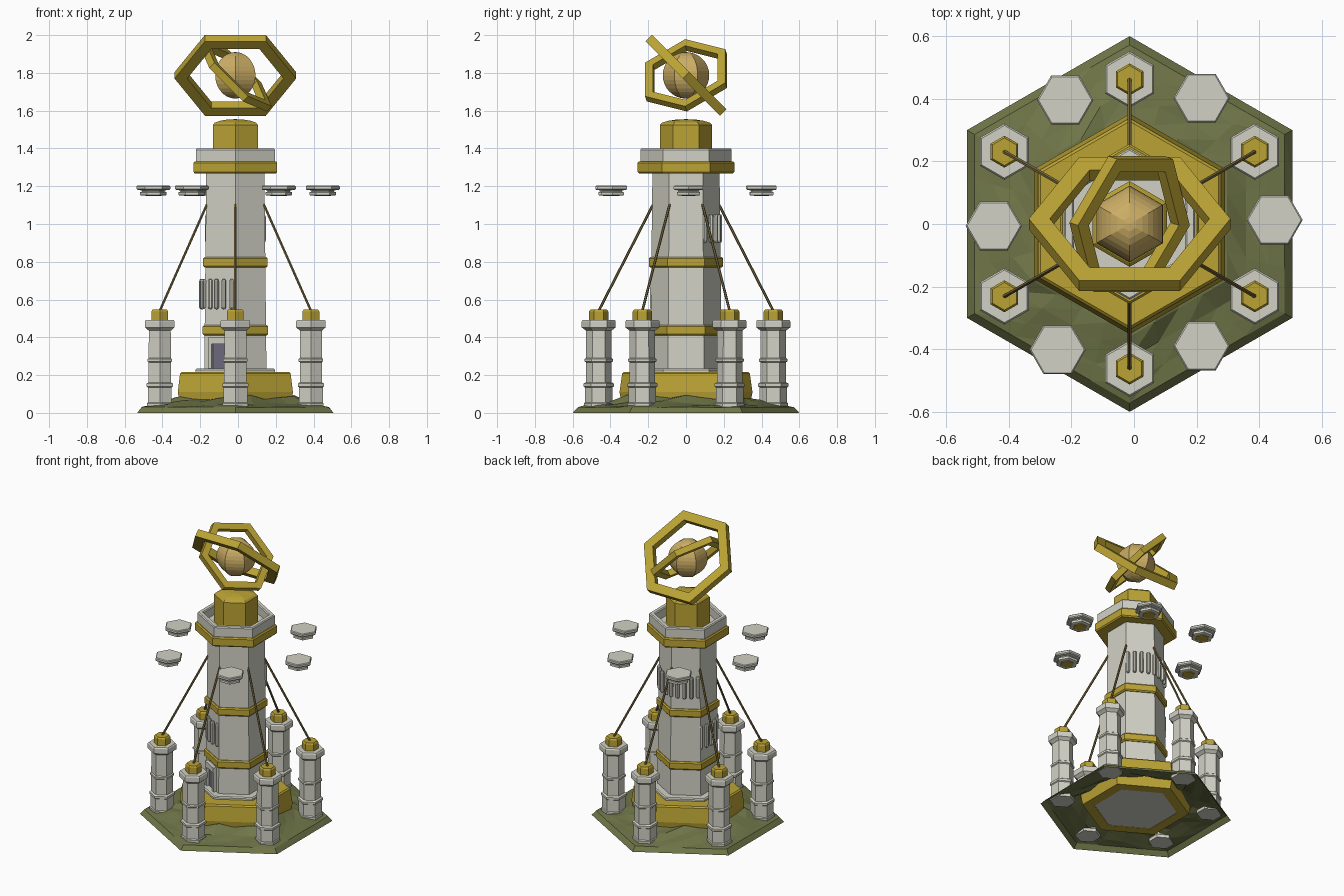
import bpy, bmesh, math, random
from mathutils import Vector, Matrix

if "Cube" in bpy.data.objects:
    bpy.data.objects.remove(bpy.data.objects["Cube"])

CX = -0.014            # tower axis
random.seed(4)


def mat(name, col):
    m = bpy.data.materials.new(name)
    m.diffuse_color = (*col, 1)
    m.use_nodes = True
    m.node_tree.nodes["Principled BSDF"].inputs["Base Color"].default_value = m.diffuse_color
    return m


STONE = mat("pale stone", (0.64, 0.64, 0.56))
GOLD = mat("gold", (0.50, 0.37, 0.035))
ORB = mat("soft gold", (0.60, 0.42, 0.13))
GRASS = mat("moss green", (0.16, 0.18, 0.065))
DOOR = mat("dusky violet", (0.16, 0.15, 0.22))
CABLE = mat("bronze", (0.20, 0.15, 0.05))


def finish(name, bm, material, matrix=None):
    bmesh.ops.recalc_face_normals(bm, faces=bm.faces)
    if matrix:
        bm.transform(matrix)
    me = bpy.data.meshes.new(name)
    bm.to_mesh(me)
    bm.free()
    me.materials.append(material)
    ob = bpy.data.objects.new(name, me)
    bpy.context.collection.objects.link(ob)
    return ob


def lathe(name, profile, material, at=(0, 0), n=6, rot=30, ring=False, matrix=None):
    """Turn an (r, z) profile round z; ring=True joins last point to first."""
    bm = bmesh.new()
    rows = []
    for r, z in profile:
        if r < 1e-5:
            rows.append([bm.verts.new((0, 0, z))] * n)
        else:
            rows.append([bm.verts.new((r * math.cos(math.radians(rot) + math.tau * i / n),
                                       r * math.sin(math.radians(rot) + math.tau * i / n), z))
                         for i in range(n)])
    pairs = list(zip(rows, rows[1:]))
    if ring:
        pairs.append((rows[-1], rows[0]))
    for a, b in pairs:
        for i in range(n):
            j = (i + 1) % n
            vs = list(dict.fromkeys((a[i], a[j], b[j], b[i])))
            bm.faces.new(vs)
    if not ring:
        for row in (rows[0], rows[-1]):
            if row[0] is not row[1]:
                bm.faces.new(row)
    return finish(name, bm, material, matrix or Matrix.Translation((CX + at[0], at[1], 0)))


def box(name, size, matrix, material):
    bm = bmesh.new()
    bmesh.ops.create_cube(bm, size=1)
    bm.transform(Matrix.Diagonal((*size, 1)))
    return finish(name, bm, material, matrix)


def polar(r, deg):
    return r * math.cos(math.radians(deg)), r * math.sin(math.radians(deg))


# ground: bumpy hexagonal shell, open underneath
bm = bmesh.new()
rows = []
for R, z, jit in ((0.6, 0, 0), (0.572, 0.03, 0.002), (0.51, 0.042, 0.008),
                  (0.43, 0.055, 0.012), (0.36, 0.08, 0.014), (0.29, 0.085, 0.005)):
    row = []
    for i in range(24):
        a, b = Vector(polar(R, 30 + 60 * (i // 4))), Vector(polar(R, 90 + 60 * (i // 4)))
        p = a.lerp(b, (i % 4) / 4)
        row.append(bm.verts.new((p.x, p.y, z + random.uniform(-jit, jit))))
    rows.append(row)
for a, b in zip(rows, rows[1:]):
    for i in range(24):
        j = (i + 1) % 24
        bm.faces.new((a[i], a[j], b[j]))
        bm.faces.new((a[i], b[j], b[i]))
finish("mossy_ground", bm, GRASS, Matrix.Translation((CX, 0, 0)))

# tower body
lathe("gold_foundation", [(0.26, 0.02), (0.335, 0.02), (0.352, 0.11), (0.338, 0.208),
                          (0.328, 0.217), (0.23, 0.217)], GOLD, ring=True)
lathe("stone_plinth", [(0.265, 0.022), (0.265, 0.1), (0.243, 0.1), (0.243, 0.228),
                       (0.236, 0.235)], STONE)
lathe("tower_shaft", [(0.19, 0.23), (0.178, 1.25), (0.178, 1.3)], STONE)


def band(name, r, z0, z1, inner):
    c = 0.008
    lathe(name, [(inner, z0), (r - c, z0), (r, z0 + c), (r, z1 - c), (r - c, z1), (inner, z1)],
          GOLD, ring=True)


band("lower_band", 0.2, 0.41, 0.465, 0.17)
band("middle_band", 0.197, 0.77, 0.825, 0.17)
band("crown_band", 0.256, 1.268, 1.332, 0.16)

# crown: floor, parapet, domed drum
lathe("crown_floor", [(0.22, 1.30), (0.22, 1.336)], STONE)
lathe("parapet", [(0.205, 1.33), (0.242, 1.33), (0.242, 1.393), (0.236, 1.4),
                  (0.211, 1.4), (0.205, 1.393)], STONE, ring=True)
lathe("domed_drum", [(0.137, 1.33), (0.137, 1.525), (0.125, 1.537), (0.09, 1.547),
                     (0.05, 1.553), (0, 1.555)], GOLD)

# doorway on the front-left wall
ang = math.radians(240)
wall = Matrix.Translation((CX, 0, 0)) @ Matrix.Rotation(ang, 4, 'Z')
for s in (-1, 1):
    box("door_jamb", (0.04, 0.022, 0.15), wall @ Matrix.Translation((0.165, s * 0.05, 0.305)), STONE)
box("door_lintel", (0.042, 0.122, 0.035), wall @ Matrix.Translation((0.165, 0, 0.382)), STONE)
box("door_panel", (0.02, 0.08, 0.13), wall @ Matrix.Translation((0.158, 0, 0.3)), DOOR)

# two curved rows of upright fins
for label, mid, z0, z1 in (("lower", 208, 0.548, 0.71), ("upper", 90, 0.9, 1.052)):
    for k in range(9):
        lathe(label + "_fin", [(0, z0), (0.009, z0 + 0.003), (0.013, z0 + 0.012),
                               (0.013, z1 - 0.012), (0.009, z1 - 0.003), (0, z1)],
              STONE, at=polar(0.179, mid + 14 * (k - 4)), n=8)

# six pillars with gold caps and cables
for k in range(6):
    deg = 30 + 60 * k
    p = polar(0.462, deg)
    lathe("pillar", [(0.078, 0.03), (0.078, 0.05), (0.073, 0.056), (0.073, 0.135), (0.08, 0.14),
                     (0.08, 0.155), (0.068, 0.162), (0.068, 0.268), (0.075, 0.273),
                     (0.075, 0.285), (0.068, 0.29), (0.067, 0.435), (0.08, 0.445), (0.09, 0.452),
                     (0.09, 0.485), (0.084, 0.493)], STONE, at=p)
    lathe("pillar_cap", [(0.051, 0.49), (0.051, 0.537), (0.044, 0.547)], GOLD, at=p)
    a = Vector((*polar(0.465, deg), 0.535))
    b = Vector((*polar(0.168, deg), 1.115))
    d = b - a
    M = Matrix.Translation(Vector((CX, 0, 0)) + a) @ d.to_track_quat('Z', 'Y').to_matrix().to_4x4()
    lathe("cable", [(0.007, 0), (0.007, d.length)], CABLE, matrix=M)

# six floating platforms
for x, y in ((0.463, 0.013), (0.23, 0.402), (-0.206, 0.396),
             (-0.434, -0.006), (-0.23, -0.402), (0.23, -0.39)):
    lathe("floating_platform", [(0.06, 1.15), (0.07, 1.153), (0.07, 1.168), (0.06, 1.172),
                                (0.06, 1.178), (0.084, 1.18), (0.09, 1.186), (0.09, 1.199),
                                (0.085, 1.204)], STONE, at=(x, y), rot=0)
    lathe("platform_core", [(0.042, 1.147), (0.045, 1.155)], GOLD, at=(x, y), rot=0)

# six-sided orb
Z = 1.787
lathe("orb", [(0.123 * math.sin(math.pi * i / 16), Z - 0.123 * math.cos(math.pi * i / 16))
              for i in range(17)], ORB)


# tilted hexagonal rings round the orb
def hoop(name, u, v, outer, inner, t):
    u = Vector(u).normalized()
    v = Vector(v)
    v = (v - u * v.dot(u)).normalized()
    M = Matrix((u, v, u.cross(v))).transposed().to_4x4()
    M.translation = (CX, 0, Z)
    lathe(name, [(inner, -t / 2), (outer, -t / 2), (outer, t / 2), (inner, t / 2)],
          GOLD, rot=0, ring=True, matrix=M)


hoop("outer_hoop", (1, 0, 0), (0, -1, 1), 0.322, 0.255, 0.048)
hoop("inner_hoop", (-0.71, 0, 0.705), (0.16, 0.973, 0.165), 0.252, 0.203, 0.04)
